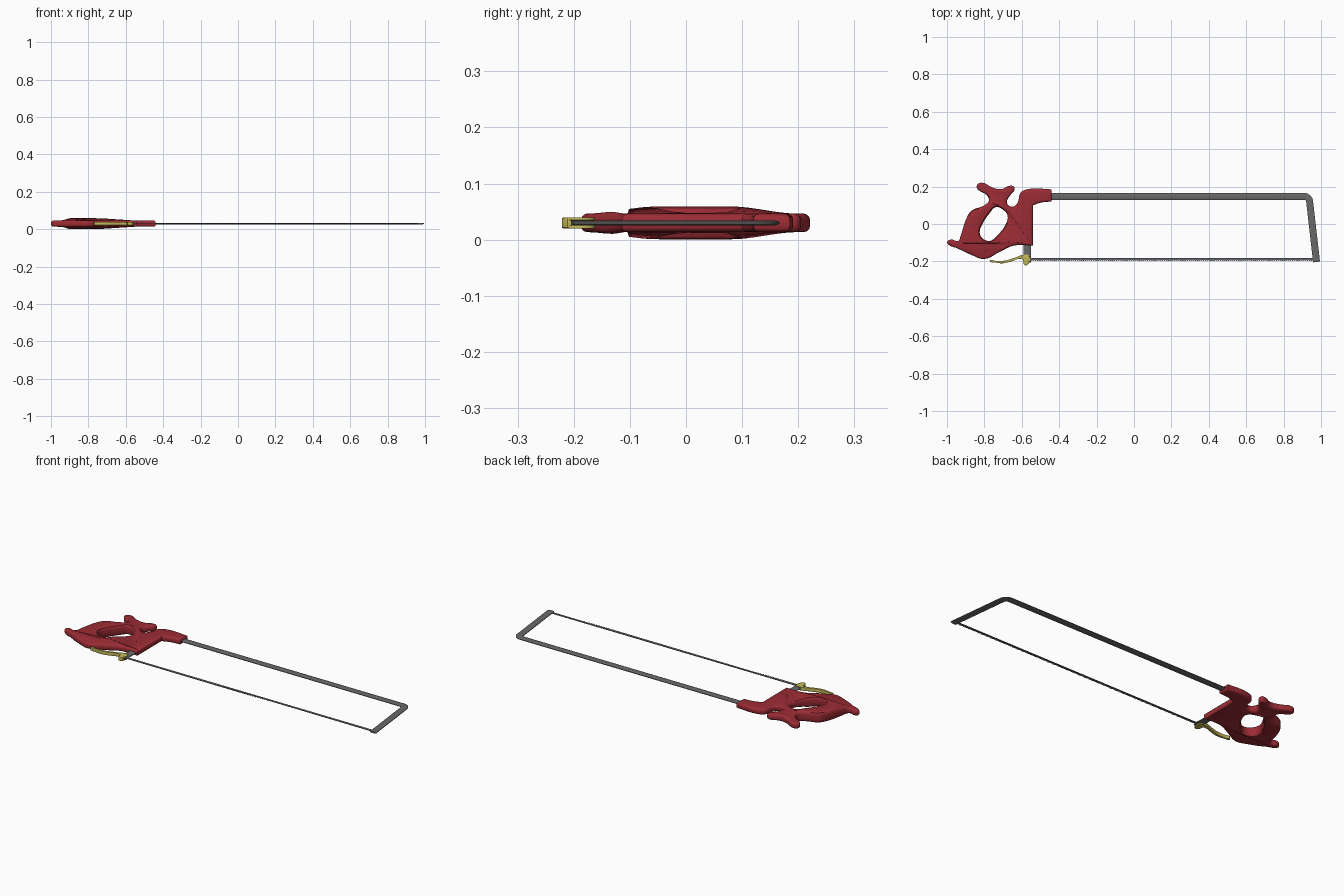
import bpy, bmesh, math
from mathutils import Vector

if "Cube" in bpy.data.objects:
    bpy.data.objects.remove(bpy.data.objects["Cube"])

ZC = 0.03  # mid-plane of the saw


def material(name, rgb):
    m = bpy.data.materials.new(name)
    m.diffuse_color = (*rgb, 1)
    m.use_nodes = True
    m.node_tree.nodes["Principled BSDF"].inputs["Base Color"].default_value = m.diffuse_color
    return m


RED = material("red_plastic", (0.33, 0.025, 0.035))
BRASS = material("brass", (0.55, 0.48, 0.10))
GREY = material("steel", (0.14, 0.14, 0.14))


def finish(bm, name, mat, angle=35):
    bmesh.ops.remove_doubles(bm, verts=bm.verts, dist=1e-5)
    bmesh.ops.recalc_face_normals(bm, faces=bm.faces)
    me = bpy.data.meshes.new(name)
    bm.to_mesh(me)
    bm.free()
    me.materials.append(mat)
    ob = bpy.data.objects.new(name, me)
    bpy.context.collection.objects.link(ob)
    bpy.ops.object.select_all(action='DESELECT')
    ob.select_set(True)
    bpy.context.view_layer.objects.active = ob
    bpy.ops.object.shade_smooth_by_angle(angle=math.radians(angle))
    return ob


def rounded_plate(loops, half, bevel, res=4, z=ZC):
    """Bevelled plate from smooth outlines; points with a third value are sharp."""
    cu = bpy.data.curves.new("outline", 'CURVE')
    cu.dimensions, cu.fill_mode = '2D', 'BOTH'
    cu.extrude, cu.bevel_depth, cu.offset = half - bevel, bevel, -bevel
    cu.bevel_resolution, cu.resolution_u = 2, res
    for pts in loops:
        sp = cu.splines.new('BEZIER')
        sp.bezier_points.add(len(pts) - 1)
        sp.use_cyclic_u = True
        for bp, p in zip(sp.bezier_points, pts):
            bp.co = (p[0], p[1], 0)
            h = 'VECTOR' if len(p) > 2 else 'AUTO'
            bp.handle_left_type = bp.handle_right_type = h
    ob = bpy.data.objects.new("outline", cu)
    bpy.context.collection.objects.link(ob)
    bpy.context.view_layer.update()
    me = bpy.data.meshes.new_from_object(ob.evaluated_get(bpy.context.evaluated_depsgraph_get()))
    bm = bmesh.new()
    bm.from_mesh(me)
    bmesh.ops.translate(bm, verts=bm.verts, vec=(0, 0, z))
    bpy.data.objects.remove(ob)
    bpy.data.curves.remove(cu)
    bpy.data.meshes.remove(me)
    return bm


def flat_bar(path, w, t, name):
    """Sweep a flattened octagon along an xy path."""
    sect = [(-w, -t * .4), (-w * .6, -t), (w * .6, -t), (w, -t * .4),
            (w, t * .4), (w * .6, t), (-w * .6, t), (-w, t * .4)]
    pts = [Vector(p) for p in path]
    bm, rings = bmesh.new(), []
    for i, p in enumerate(pts):
        d = (pts[min(i + 1, len(pts) - 1)] - pts[max(i - 1, 0)]).normalized()
        n = Vector((-d.y, d.x))
        rings.append([bm.verts.new((p.x + n.x * a, p.y + n.y * a, ZC + b)) for a, b in sect])
    for r, s in zip(rings, rings[1:]):
        for k in range(8):
            bm.faces.new((r[k], r[(k + 1) % 8], s[(k + 1) % 8], s[k]))
    bm.faces.new(rings[0])
    bm.faces.new(rings[-1])
    return finish(bm, name, GREY)


# Handle: outline with grip hole, thickened around the grip
outline = [(-.44, .185, 1), (-.44, .12, 1), (-.495, .115), (-.54, .10, 1), (-.54, -.115, 1),
           (-.64, -.115), (-.72, -.15), (-.80, -.187), (-.87, -.165), (-.95, -.128), (-.985, -.115),
           (-.999, -.098), (-.98, -.083), (-.94, -.09), (-.926, -.06), (-.90, .02), (-.87, .07),
           (-.80, .10), (-.776, .125), (-.788, .155), (-.835, .185), (-.84, .207), (-.815, .221),
           (-.757, .195), (-.71, .186), (-.66, .205), (-.638, .195), (-.668, .145), (-.68, .115),
           (-.65, .092), (-.622, .115), (-.608, .165), (-.575, .185)]
hole = [(-.74, .09), (-.70, .076), (-.676, .045), (-.683, .005), (-.735, -.065),
        (-.77, -.09), (-.81, -.077), (-.825, -.045), (-.81, 0), (-.77, .06)]


def ramp(v, a, b):
    t = min(1, max(0, (v - a) / (b - a)))
    return t * t * (3 - 2 * t)


bm = rounded_plate([outline, hole], .0165, .011)
for v in bm.verts:
    x, y = v.co.x, v.co.y
    f = ramp(x, -.96, -.89) * ramp(x, -.66, -.73) * ramp(y, -.18, -.05) * ramp(y, .2, .08)
    v.co.z = ZC + (v.co.z - ZC) * (1 + .77 * f)
finish(bm, "handle", RED)

# Frame: back bar, rounded corner and front leg
R = .03
corner = [(.909 + R * math.sin(a), .148 - R + R * math.cos(a))
          for a in [math.radians(83) * i / 6 for i in range(7)]]
flat_bar([(-.5, .148)] + corner + [(.976, -.203)], .0185, .0045, "frame")

# Rear blade post
flat_bar([(-.57, -.09), (-.57, -.205)], .02, .0045, "blade_post")

# Blade: thin strip with a toothed lower edge
bm = bmesh.new()
N, x0, x1, th = 150, -.575, .975, .0016
cols = []
for i in range(N * 2 + 1):
    x = x0 + (x1 - x0) * i / (N * 2)
    low = -.198 if i % 2 else -.193
    cols.append([bm.verts.new((x, y, ZC + z)) for y, z in
                 ((-.182, -th), (-.182, th), (low, th), (low, -th))])
for a, b in zip(cols, cols[1:]):
    for k in range(4):
        bm.faces.new((a[k], a[(k + 1) % 4], b[(k + 1) % 4], b[k]))
bm.faces.new(cols[0])
bm.faces.new(cols[-1])
finish(bm, "blade", GREY, 20)

# Brass tension lever: curved tail running into the head
lever = [(-.773, -.196), (-.74, -.206), (-.70, -.21), (-.655, -.2), (-.62, -.187), (-.598, -.184),
         (-.588, -.175, 1), (-.59, -.166), (-.62, -.174), (-.655, -.186), (-.70, -.197), (-.74, -.197)]
finish(rounded_plate([lever], .009, .001, 3), "tension_lever", BRASS)

# Lever head: two cheeks either side of the post, joined below it
cheek = [(-.602, -.18), (-.588, -.165), (-.572, -.163), (-.56, -.172), (-.556, -.188),
         (-.56, -.205), (-.575, -.219), (-.59, -.212), (-.592, -.2), (-.594, -.19)]
for side, name in ((-1, "lever_cheek_lower"), (1, "lever_cheek_upper")):
    finish(rounded_plate([cheek], .0027, .001, 3, ZC + side * .0073), name, BRASS)
bridge = [(-.59, -.204), (-.562, -.204), (-.575, -.221), (-.588, -.216)]
finish(rounded_plate([bridge], .009, .001, 3), "lever_bridge", BRASS)
